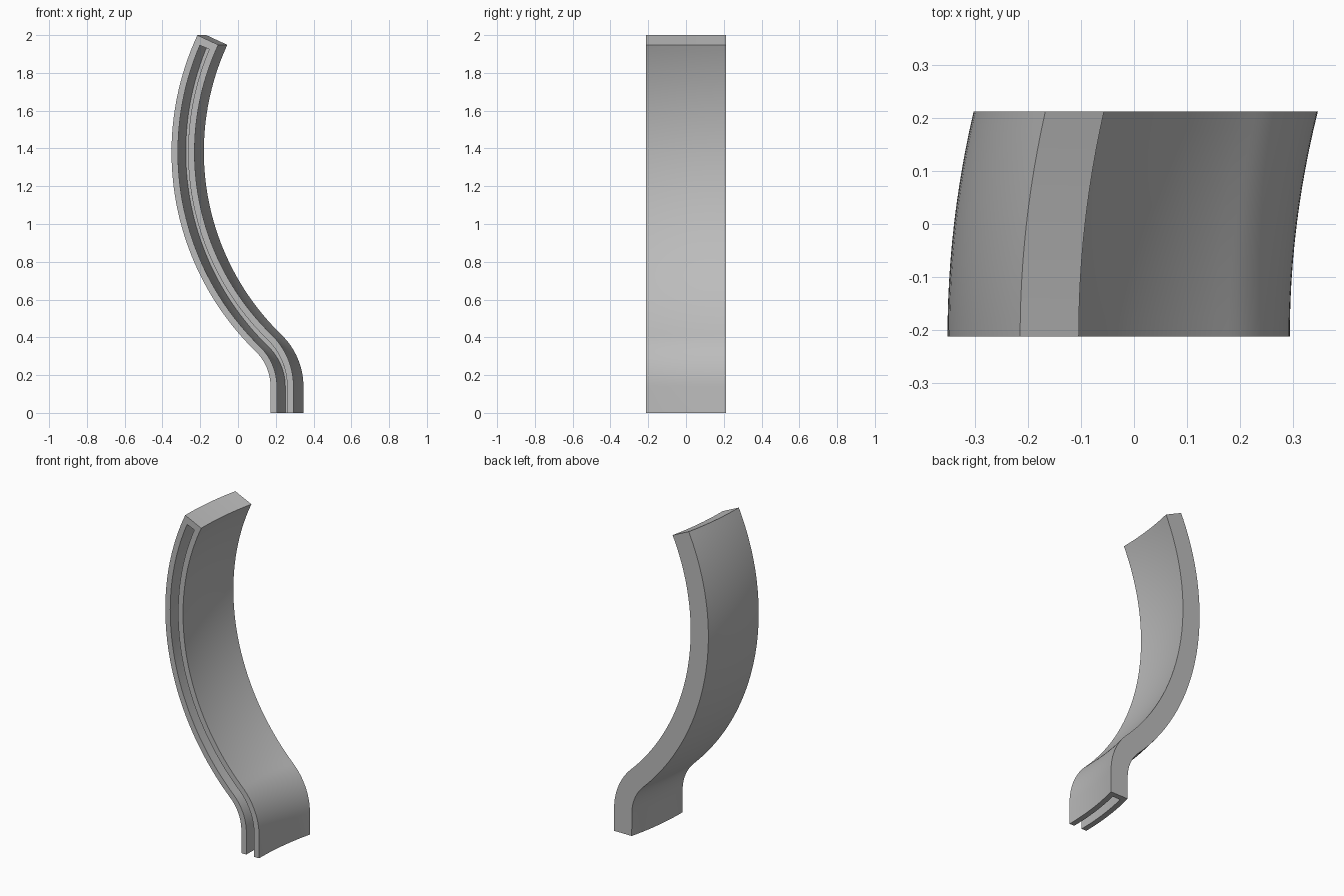
import bpy, bmesh, math

if "Cube" in bpy.data.objects:
    bpy.data.objects.remove(bpy.data.objects["Cube"], do_unlink=True)

THICK, HALF = 0.122, 0.2125
LOW_R, BIG_R = 0.259, 1.47
LOW_C, BIG_C = (-0.087, 0.14), (1.118, 1.38)
JOIN = math.atan2(BIG_C[1] - LOW_C[1], BIG_C[0] - LOW_C[0])
TOP = math.radians(24.94)

grey = bpy.data.materials.new("plain grey")
grey.use_nodes = True
grey.diffuse_color = (0.5, 0.5, 0.5, 1)
grey.node_tree.nodes["Principled BSDF"].inputs["Base Color"].default_value = (0.5, 0.5, 0.5, 1)


def profile(t, foot, trim):
    """Side curve at depth t: straight foot, small bend, long opposite bend."""
    pts = [(LOW_C[0] + LOW_R + t, foot)]
    for i in range(17):
        a = JOIN * i / 16
        pts.append((LOW_C[0] + (LOW_R + t) * math.cos(a), LOW_C[1] + (LOW_R + t) * math.sin(a)))
    start, end = math.pi + JOIN, math.pi - TOP + trim
    for i in range(1, 49):
        a = start + (end - start) * i / 48
        pts.append((BIG_C[0] + (BIG_R - t) * math.cos(a), BIG_C[1] + (BIG_R - t) * math.sin(a)))
    return pts


def bent_slab(name, t0, t1, y0, y1, foot=0.0, trim=0.0, steps=12):
    """Profile strip swept front to back along a shallow sideways arc."""
    outline = profile(t0, foot, trim) + profile(t1, foot, trim)[::-1]
    n = len(outline)
    bm = bmesh.new()
    rings = []
    for j in range(steps + 1):
        y = y0 + (y1 - y0) * j / steps
        bow = ((y + HALF) / (2 * HALF)) ** 2
        rings.append([bm.verts.new((x + (0.053 - 0.0027 * z) * bow, y, z)) for x, z in outline])
    for a, b in zip(rings, rings[1:]):
        for i in range(n):
            k = (i + 1) % n
            bm.faces.new((a[i], a[k], b[k], b[i]))
    for ring in (rings[0], rings[-1]):
        for i in range(n // 2 - 1):
            bm.faces.new((ring[i], ring[i + 1], ring[n - 2 - i], ring[n - 1 - i]))
    bmesh.ops.recalc_face_normals(bm, faces=bm.faces)
    mesh = bpy.data.meshes.new(name)
    bm.to_mesh(mesh)
    bm.free()
    mesh.materials.append(grey)
    obj = bpy.data.objects.new(name, mesh)
    bpy.context.collection.objects.link(obj)
    return obj


# Curved body, and the deep slot cut from its front and foot
body = bent_slab("curved_slotted_strip", 0, THICK, -HALF, HALF)
slot = bent_slab("slot_cutter", 0.034, 0.088, -HALF - 0.02, HALF - 0.035, foot=-0.05, trim=0.03)
slot.hide_render = True

cut = body.modifiers.new("slot", 'BOOLEAN')
cut.operation = 'DIFFERENCE'
cut.solver = 'EXACT'
cut.object = slot
bpy.ops.object.select_all(action='DESELECT')
bpy.context.view_layer.objects.active = body
body.select_set(True)
bpy.ops.object.modifier_apply(modifier=cut.name)
bpy.data.objects.remove(slot, do_unlink=True)
bpy.ops.object.shade_smooth_by_angle(angle=math.radians(30))
